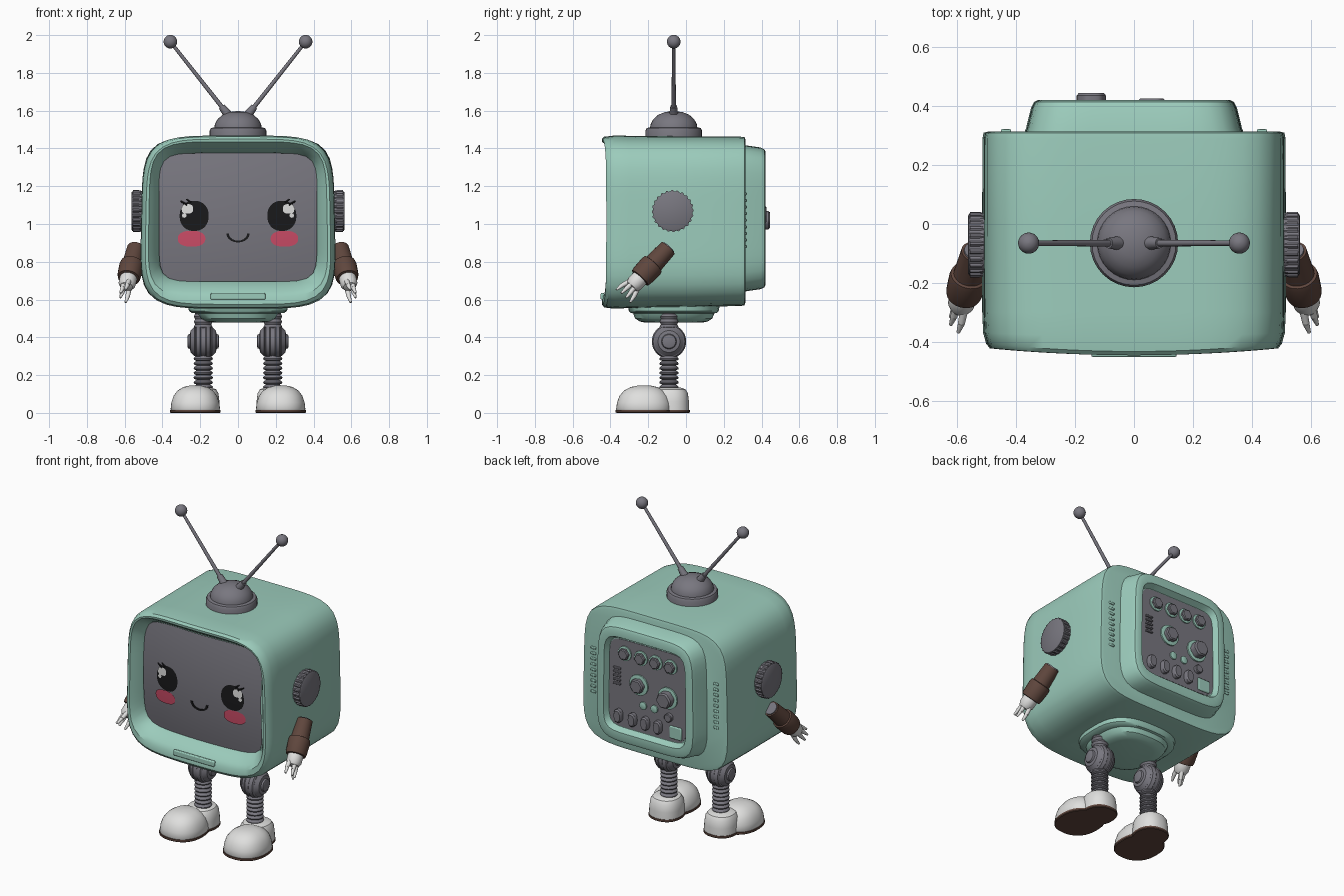
import bpy, bmesh, math
from mathutils import Vector

if "Cube" in bpy.data.objects:
    bpy.data.objects.remove(bpy.data.objects["Cube"])

def material(name, r, g, b):
    m = bpy.data.materials.new(name)
    m.diffuse_color = (r, g, b, 1)
    m.use_nodes = True
    m.node_tree.nodes["Principled BSDF"].inputs["Base Color"].default_value = m.diffuse_color
    return m

TEAL = material("mint_green", 0.33, 0.60, 0.50)
GREY = material("warm_grey", 0.19, 0.185, 0.215)
WHITE = material("off_white", 0.74, 0.74, 0.73)
BROWN = material("brown", 0.115, 0.062, 0.047)
BLACK = material("black", 0.01, 0.01, 0.011)
PINK = material("pink", 0.62, 0.075, 0.14)

def make(name, verts, faces, mat, recalc=True):
    me = bpy.data.meshes.new(name)
    me.from_pydata([tuple(v) for v in verts], [], faces)
    if recalc:
        bm = bmesh.new()
        bm.from_mesh(me)
        bmesh.ops.recalc_face_normals(bm, faces=bm.faces)
        bm.to_mesh(me)
        bm.free()
    me.materials.append(mat)
    ob = bpy.data.objects.new(name, me)
    bpy.context.collection.objects.link(ob)
    return ob

def loft(name, rings, mat):
    n = len(rings[0])
    verts = [v for r in rings for v in r]
    faces = [(k*n+i, k*n+(i+1) % n, (k+1)*n+(i+1) % n, (k+1)*n+i)
             for k in range(len(rings)-1) for i in range(n)]
    faces += [tuple(range(n))[::-1], tuple(range((len(rings)-1)*n, len(rings)*n))]
    return make(name, verts, faces, mat)

def outline(a, b, n, seg=72):
    """Superellipse outline, evenly spaced in angle."""
    pts = []
    for i in range(seg):
        t = 2*math.pi*(i+0.5)/seg
        c, s = math.cos(t), math.sin(t)
        r = (abs(c)**n + abs(s)**n)**(-1/n)
        pts.append((a*r*c, b*r*s))
    return pts

def upright(y, a, b, zc, n, bulge=0):
    return [Vector((x*(1-0.04*z), y - bulge*(1-(x/0.51)**2), zc+z)) for x, z in outline(a, b, n)]

def level(z, a, b, xc, yc, n=2, seg=40):
    return [Vector((xc+x, yc+y, z)) for x, y in outline(a, b, n, seg)]

def lathe(name, prof, origin, axis, mat, seg=24, tooth=0):
    q = Vector(axis).to_track_quat('Z', 'Y')
    rings = []
    for h, r in prof:
        ring = []
        for i in range(seg):
            t = 2*math.pi*i/seg
            rr = r - (tooth if i % 4 > 1 else 0)
            ring.append(Vector(origin) + q @ Vector((rr*math.cos(t), rr*math.sin(t), h)))
        rings.append(ring)
    return loft(name, rings, mat)

def rod(name, p, q, r0, r1, mat, seg=12):
    d = Vector(q)-Vector(p)
    return lathe(name, [(0, r0), (d.length, r1)], p, d, mat, seg)

def ball(name, c, r, mat):
    prof = [(-r*math.cos(math.pi*(k+.15)/12.3), r*math.sin(math.pi*(k+.15)/12.3)) for k in range(13)]
    return lathe(name, prof, c, (0, 0, 1), mat)

def box(name, c, size, mat, bevel=0.006):
    ob = loft(name, [[Vector((c[0]+sx*size[0]/2, c[1]+sy*size[1]/2, c[2]+sz*size[2]/2))
              for sx, sy in ((-1, -1), (1, -1), (1, 1), (-1, 1))] for sz in (-1, 1)], mat)
    m = ob.modifiers.new("bevel", 'BEVEL')
    m.width, m.segments = bevel, 2
    return ob

# cabinet: main shell with protruding lip and inner bezel
loft("cabinet", [upright(*r) for r in (
    (0.315, .49, .43, 1.015, 5.5), (0.31, .508, .445, 1.015, 5.5), (0.29, .512, .448, 1.014, 5.5),
    (0.0, .513, .452, 1.012, 5.3), (-.30, .513, .456, 1.011, 5), (-.37, .51, .458, 1.01, 5, .012),
    (-.405, .50, .452, 1.01, 5, .028), (-.42, .488, .437, 1.012, 5, .026), (-.418, .472, .41, 1.025, 5.5, .026),
    (-.40, .458, .388, 1.03, 6, .024), (-.355, .425, .345, 1.035, 7.5, .012), (-.32, .413, .335, 1.035, 8),
    (-.28, .41, .33, 1.035, 8))], TEAL)
box("front_plate", (0, -.442, .617), (.29, .02, .035), TEAL)

# screen and face plates laid on its curved surface
def screen_y(x, z):
    return -.392 + .03*((x/.42)**2 + ((z-1.035)/.34)**2)

def patch(name, cx, cz, a, b, n, lift, mat, seg=40, rings=6):
    verts = [(cx, screen_y(cx, cz)-lift, cz)]
    for k in range(1, rings+1):
        for x, z in outline(a*k/rings, b*k/rings, n, seg):
            verts.append((cx+x, screen_y(cx+x, cz+z)-lift, cz+z))
    faces = [(0, 1+i, 1+(i+1) % seg) for i in range(seg)]
    for k in range(rings-1):
        o = 1+k*seg
        faces += [(o+i, o+seg+i, o+seg+(i+1) % seg, o+(i+1) % seg) for i in range(seg)]
    return make(name, verts, faces, mat, False)

patch("screen", 0, 1.035, .418, .34, 8, 0, GREY, 72, 10)
for s in (-1, 1):
    patch("eye", s*.232, 1.043, .077, .08, 2.2, .005, BLACK)
    patch("eye_highlight", s*.268, 1.08, .03, .025, 3, .008, WHITE)
    patch("eye_glint", s*.285, 1.045, .012, .012, 2, .008, WHITE)
    patch("cheek", s*.246, .922, .073, .042, 2.4, .007, PINK)
    for x0, z0, x1, z1 in ((.27, 1.10, .305, 1.122), (.25, 1.112, .275, 1.132)):
        rod("eyelash", (s*x0, screen_y(x0, z0)-.003, z0), (s*x1, screen_y(x1, z1)-.003, z1), .008, .003, BLACK, 8)
mouth = [(.055*math.cos(t), .945+.042*math.sin(t)) for t in [math.pi+math.pi*k/10 for k in range(11)]]
loft("mouth", [[Vector((x*(1+w), screen_y(x, z)-d, .945+(z-.945)*(1+w)+.004)) for w, d in
     ((-.12, 0), (-.12, .006), (.12, .006), (.12, 0))] for x, z in mouth], BLACK)

# back housing with recessed control panel
loft("back_housing", [upright(*r) for r in (
    (.30, .375, .39, 1.03, 6), (.325, .365, .385, 1.03, 6), (.395, .348, .375, 1.03, 6),
    (.415, .338, .365, 1.03, 6), (.422, .322, .35, 1.03, 6), (.42, .29, .305, 1.03, 8),
    (.385, .275, .285, 1.03, 9))], TEAL)
loft("control_panel", [upright(y, .272, .28, 1.03, 9) for y in (.38, .388)], GREY)

def knob(name, x, z, r, h, mat, tooth=0):
    lathe(name, [(0, r), (h*.85, r), (h, r*.85)], (x, .385, z), (0, 1, 0), mat, 24, tooth)

for x in (.16, .045, -.06, -.165):
    knob("small_knob_ring", x, 1.225, .046, .012, TEAL)
    knob("small_knob", x, 1.225, .036, .03, GREY, .004)
knob("dial_ring", .06, 1.05, .065, .014, TEAL)
knob("dial", .06, 1.05, .045, .042, GREY, .004)
knob("big_knob_ring", -.145, 1.02, .068, .014, TEAL)
knob("big_knob", -.145, 1.02, .05, .06, GREY, .003)
knob("tiny_knob", -.155, .90, .026, .025, GREY)
for x, z in ((.03, .925), (-.05, .925)):
    knob("button", x, z, .024, .014, TEAL)
for x in (.2, .1, .01, -.08):
    loft("switch", [[Vector((x+u, y, .82+v)) for u, v in outline(.026*k, .042*k, 2.5, 24)]
                    for y, k in ((.385, 1), (.41, 1), (.418, .8))], GREY)
box("panel_tag", (-.2, .39, .81), (.085, .014, .08), TEAL)
for k in range(5):
    box("panel_grille_bar", (.215, .39, 1.02+.025*k), (.05, .016, .012), GREY, .003)
for s in (-1, 1):
    for k in range(9):
        box("vent_rib", (s*.435, .315, .88+.035*k), (.035, .014, .016), TEAL, .004)

# belly pan under the cabinet
loft("belly_pan", [level(z, a, b, 0, -.065, 2.8) for z, a, b in (
    (.60, .27, .25), (.54, .26, .238), (.53, .245, .23), (.527, .215, .215),
    (.50, .20, .205), (.484, .17, .18), (.478, .13, .15))], TEAL)

# antenna base
lathe("antenna_base", [(1.44, .15), (1.495, .15), (1.508, .143), (1.512, .125), (1.53, .122), (1.555, .108),
      (1.578, .082), (1.592, .048), (1.597, .012)], (0, -.065, 0), (0, 0, 1), GREY, 32)

for s in (-1, 1):
    # antennas
    foot, tip = Vector((s*.05, -.065, 1.575)), Vector((s*.358, -.065, 1.965))
    rod("antenna_collar", foot, foot.lerp(tip, .12), .024, .018, GREY)
    rod("antenna_rod", foot, tip, .012, .009, GREY)
    ball("antenna_tip", tip, .036, GREY)

    # side dials
    lathe("side_dial", [(0, .106), (.02, .111), (.052, .111)], (s*.505, -.07, 1.068), (s, 0, 0), GREY, 96, .007)
    lathe("side_dial_face", [(0, .105), (.055, .105), (.059, .098)], (s*.505, -.07, 1.068), (s, 0, 0), GREY, 40)

    # arms: sleeve, cuff, palm and fingers
    start = Vector((s*.54, -.095, .872))
    d = Vector((s*.04, -.15, -.16)).normalized()
    lathe("arm_socket", [(-.006, .038), (.02, .042)], start, d, GREY)
    lathe("sleeve", [(0, .047), (.115, .053), (.118, .062), (.135, .065), (.205, .062),
                     (.22, .058), (.222, .045)], start, d, BROWN)
    lathe("palm", [(.20, .043), (.23, .046), (.265, .045), (.285, .034), (.29, .02)], start, d, WHITE)
    side = d.cross(Vector((s, 0, 0))).normalized()
    out = d.cross(side).normalized()
    for u, v in ((-.034, .01), (-.012, -.016), (.012, -.016), (.034, .012)):
        base = start + d*.262 + side*u*.8 + out*v
        mid = base + d*.05 + side*u*.45
        end = mid + d*.04 - out*.004 + side*u*.2
        rod("finger", base, mid, .014, .012, WHITE)
        rod("fingertip", mid, end, .012, .006, WHITE)

    # legs: hip, ball joint and ribbed shin
    lx, ly = s*.184, -.09
    hip = [(.44+.014*k, .05 if k % 2 else .043) for k in range(9)]
    lathe("hip", hip, (lx, ly, 0), (0, 0, 1), GREY)
    half = [(.083, .028), (.08, .036), (.07, .04), (.067, .058), (.046, .078), (.042, .073),
            (.036, .084), (.016, .091), (.012, .087)]
    lathe("knee_joint", [(-h, r) for h, r in half] + half[::-1], (lx, ly, .378), (1, 0, 0), GREY, 32)
    ribs = []
    for k in range(7):
        z = .125+.025*k
        ribs += [(z, .036), (z+.006, .049), (z+.013, .051), (z+.019, .046)]
    lathe("ribbed_shin", ribs + [(.31, .04)], (lx, ly, 0), (0, 0, 1), GREY)

    # shoes: toe cap, heel and brown sole, turned outwards
    def shoe(name, xc, yc, a, b, prof, mat):
        ob = loft(name, [level(z, a*k, b*k, xc, yc, 2.3) for z, k in prof], mat)
        return ob
    toe = [(.014, .98), (.02, 1), (.055, .97), (.09, .88), (.118, .72), (.137, .48), (.144, .25), (.146, .05)]
    heel = [(.014, 1), (.06, .99), (.105, .93), (.125, .8), (.134, .55), (.136, .1)]
    shoe("toe_cap", s*.226, -.222, .131, .148, toe, WHITE)
    shoe("heel", s*.195, -.085, .098, .102, heel, WHITE)
    shoe("toe_sole", s*.226, -.222, .134, .151, [(0, .97), (.004, 1), (.016, 1)], BROWN)
    shoe("heel_sole", s*.195, -.085, .101, .105, [(0, .97), (.004, 1), (.016, 1)], BROWN)

# smooth shading with sharp edges kept
for ob in bpy.context.collection.objects:
    ob.select_set(True)
    bpy.context.view_layer.objects.active = ob
bpy.ops.object.shade_smooth_by_angle(angle=math.radians(35))
